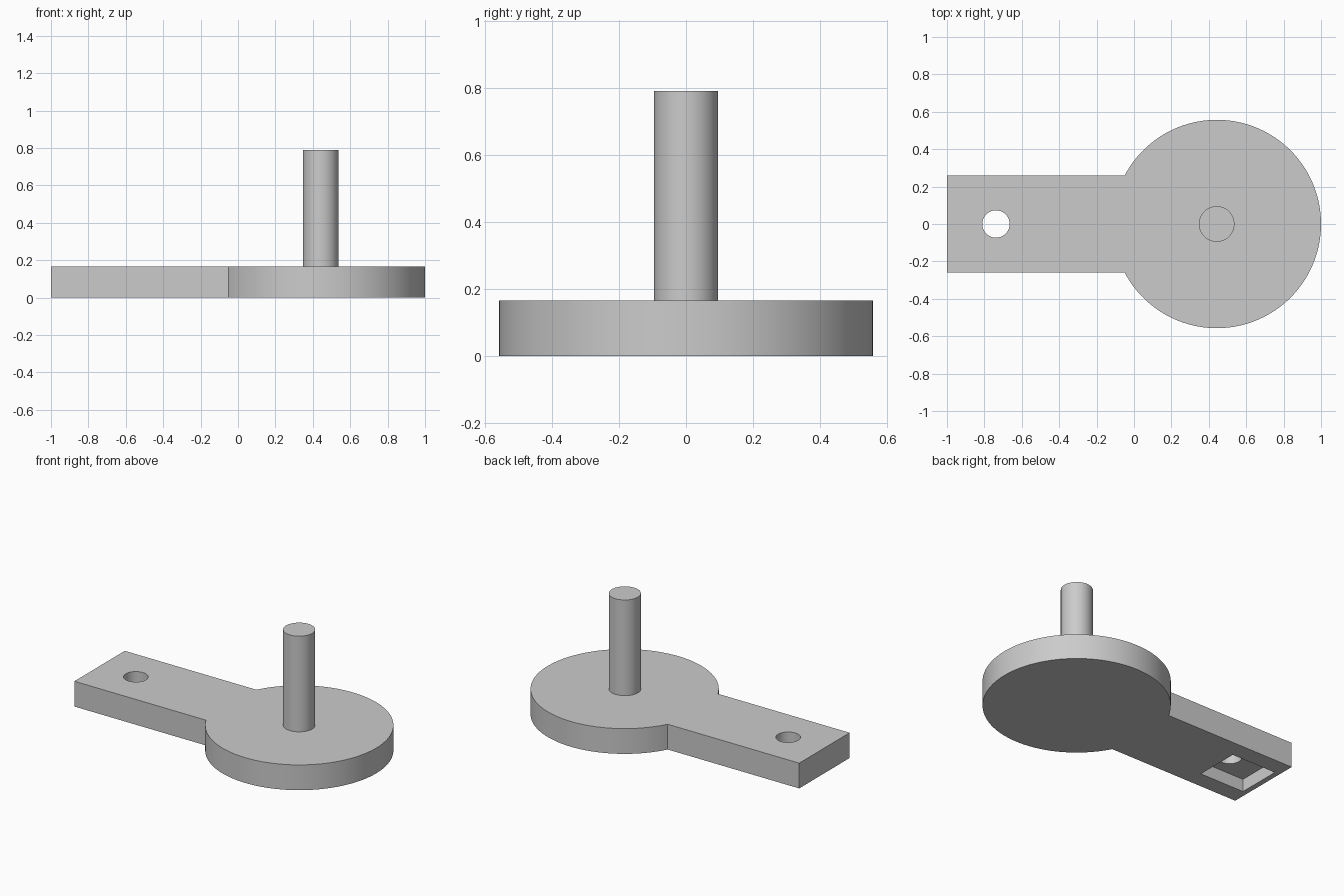
import bpy, bmesh, math

default = bpy.data.objects.get("Cube")
if default:
    bpy.data.objects.remove(default, do_unlink=True)

THICK = 0.165        # plate thickness
DISC_X, DISC_R = 0.443, 0.557
ARM_HALF = 0.26
POCKET_DEPTH = 0.083

grey = bpy.data.materials.new("plain grey")
grey.use_nodes = True
colour = (0.6, 0.6, 0.6, 1)
grey.diffuse_color = colour
grey.node_tree.nodes["Principled BSDF"].inputs["Base Color"].default_value = colour


def prism(name, outline, z0, z1):
    """Extrude a flat outline from z0 to z1."""
    bm = bmesh.new()
    face = bm.faces.new([bm.verts.new((x, y, z0)) for x, y in outline])
    top = bmesh.ops.extrude_face_region(bm, geom=[face])["geom"]
    verts = [v for v in top if isinstance(v, bmesh.types.BMVert)]
    bmesh.ops.translate(bm, verts=verts, vec=(0, 0, z1 - z0))
    bmesh.ops.recalc_face_normals(bm, faces=bm.faces[:])
    mesh = bpy.data.meshes.new(name)
    bm.to_mesh(mesh)
    bm.free()
    mesh.materials.append(grey)
    obj = bpy.data.objects.new(name, mesh)
    bpy.context.collection.objects.link(obj)
    return obj


def arc(cx, r, start=0.0, end=math.tau, steps=96):
    return [(cx + r * math.cos(start + (end - start) * i / steps),
             r * math.sin(start + (end - start) * i / steps)) for i in range(steps + 1)]


def circle(cx, r):
    return arc(cx, r)[:-1]


def activate(obj):
    bpy.ops.object.select_all(action='DESELECT')
    obj.select_set(True)
    bpy.context.view_layer.objects.active = obj


def cut(target, cutter):
    mod = target.modifiers.new("cut", 'BOOLEAN')
    mod.operation = 'DIFFERENCE'
    mod.solver = 'EXACT'
    mod.object = cutter
    activate(target)
    bpy.ops.object.modifier_apply(modifier=mod.name)
    bpy.data.objects.remove(cutter, do_unlink=True)


# Disc and arm share one keyhole-shaped outline
join = math.pi - math.asin(ARM_HALF / DISC_R)
outline = arc(DISC_X, DISC_R, -join, join, 120) + [(-1, ARM_HALF), (-1, -ARM_HALF)]
plate = prism("crank_plate", outline, 0, THICK)

# Rectangular pocket under the arm end, with a round hole through its ceiling
pocket = [(-0.965, -0.147), (-0.64, -0.147), (-0.64, 0.147), (-0.965, 0.147)]
cut(plate, prism("pocket_cutter", pocket, -0.1, POCKET_DEPTH))
cut(plate, prism("hole_cutter", circle(-0.738, 0.073), -0.1, THICK + 0.1))

# Upright pin on the disc
pin = prism("pin", circle(0.442, 0.095), THICK, 0.79)

for obj in (plate, pin):
    activate(obj)
    bpy.ops.object.shade_smooth_by_angle(angle=math.radians(30))
